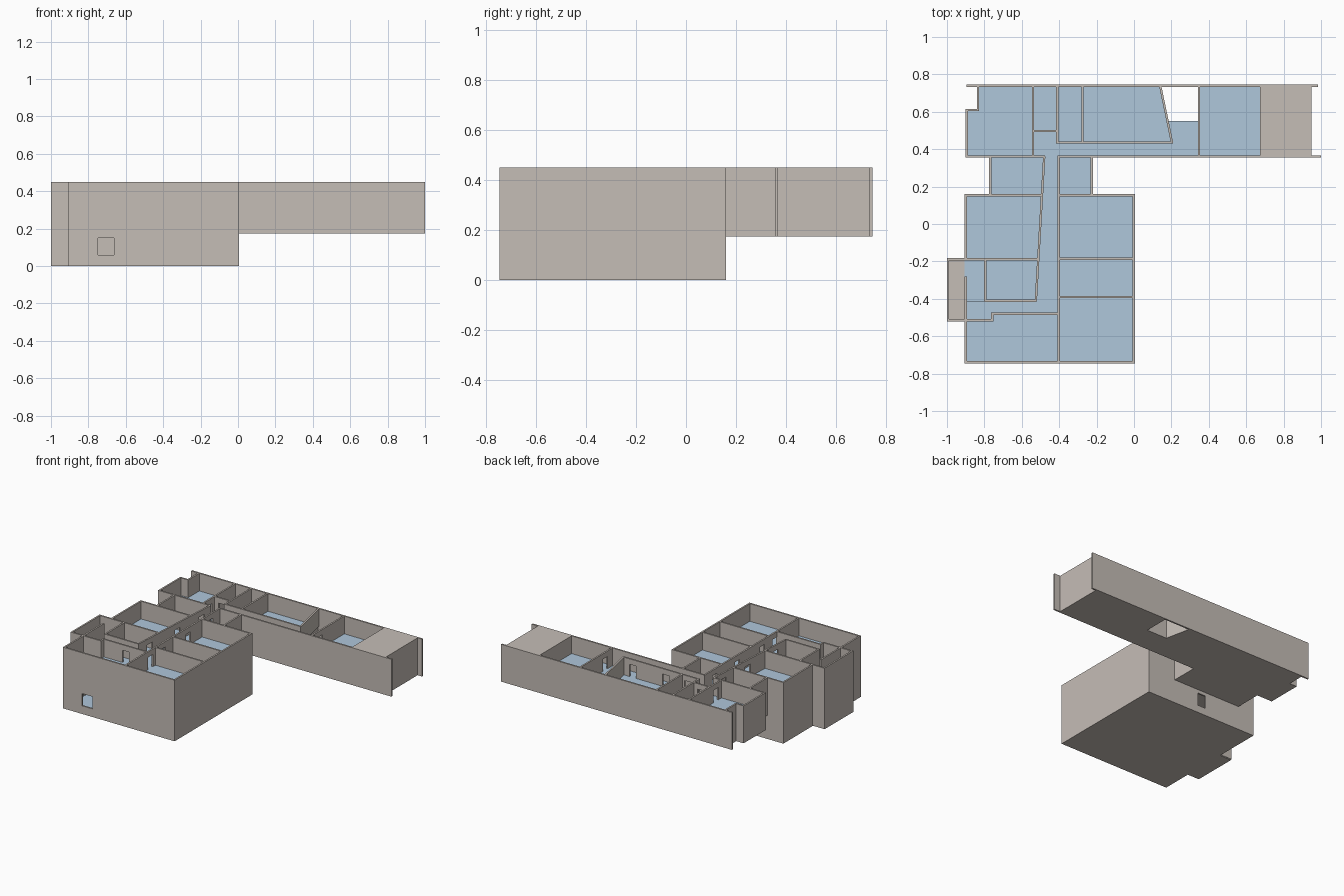
import bpy, bmesh
from mathutils import Vector

if "Cube" in bpy.data.objects:
    bpy.data.objects.remove(bpy.data.objects["Cube"])

BASE, FLOOR, TOP, T = 0.175, 0.32, 0.45, 0.012   # slab underside, upper floor, wall top, wall thickness

blue = bpy.data.materials.new("floor_blue")
blue.diffuse_color = (0.43, 0.57, 0.71, 1)
blue.use_nodes = True
blue.node_tree.nodes["Principled BSDF"].inputs["Base Color"].default_value = blue.diffuse_color
grey = bpy.data.materials.new("wall_grey")
grey.diffuse_color = (0.56, 0.51, 0.47, 1)
grey.use_nodes = True
grey.node_tree.nodes["Principled BSDF"].inputs["Base Color"].default_value = grey.diffuse_color


def finish(name, bm, blue_top=False):
    bmesh.ops.recalc_face_normals(bm, faces=bm.faces)
    me = bpy.data.meshes.new(name)
    me.materials.append(grey)
    me.materials.append(blue)
    if blue_top:
        for f in bm.faces:
            f.material_index = 1 if f.normal.z > 0.9 else 0
    bm.to_mesh(me)
    bm.free()
    ob = bpy.data.objects.new(name, me)
    bpy.context.collection.objects.link(ob)


def add_prism(bm, pts, z0, z1):
    f = bm.faces.new([bm.verts.new((x, y, z0)) for x, y in pts])
    r = bmesh.ops.extrude_face_region(bm, geom=[f], use_keep_orig=True)
    vs = [g for g in r["geom"] if isinstance(g, bmesh.types.BMVert)]
    bmesh.ops.translate(bm, verts=vs, vec=(0, 0, z1 - z0))


def prism(name, pts, z0, z1, blue_top=False):
    bm = bmesh.new()
    add_prism(bm, pts, z0, z1)
    finish(name, bm, blue_top)


def rect(x0, y0, x1, y1):
    return [(x0, y0), (x1, y0), (x1, y1), (x0, y1)]


def wall(name, a, b, z0=FLOOR, z1=TOP, doors=(), sill=None, head=0.41, width=0.055):
    """Wall along a-b; doors are distances from a to the opening centres."""
    a, b = Vector(a), Vector(b)
    d = (b - a).normalized()
    n = Vector((-d.y, d.x)) * T / 2
    length = (b - a).length
    bm = bmesh.new()

    def piece(s, e, lo, hi):
        p, q = a + d * s, a + d * e
        add_prism(bm, [tuple(p - n), tuple(q - n), tuple(q + n), tuple(p + n)], lo, hi)

    pos = 0
    for c in sorted(doors):
        s, e = c - width / 2, c + width / 2
        piece(pos, s, z0, z1)
        piece(s, e, head, z1)
        if sill is not None:
            piece(s, e, z0, sill)
        pos = e
    piece(pos, length, z0, z1)
    finish(name, bm)


# lower storey: thin floor and outer walls with two windows
prism("lower_floor", rect(-0.905, -0.745, 0.005, 0.16), 0, 0.005, True)
prism("stair_floor", rect(-1, -0.52, -0.905, -0.185), 0, 0.005)
LOW = dict(z0=0.005, z1=BASE)
wall("lower_front_wall", (-0.905, -0.739), (0.005, -0.739), **LOW,
     doors=[0.20], sill=0.06, head=0.15, width=0.085)
wall("lower_back_wall", (-0.905, 0.154), (0.005, 0.154), **LOW,
     doors=[0.45], sill=0.055, head=0.15, width=0.065)
wall("lower_right_wall", (-0.001, -0.733), (-0.001, 0.148), **LOW)
wall("lower_left_front_wall", (-0.899, -0.733), (-0.899, -0.52), **LOW)
wall("lower_left_back_wall", (-0.899, -0.185), (-0.899, 0.148), **LOW)

# stair shaft, full height
wall("stair_left_wall", (-0.994, -0.52), (-0.994, -0.182), 0.005)
wall("stair_front_wall", (-0.988, -0.514), (-0.905, -0.514), 0.005)
wall("stair_back_wall", (-0.988, -0.188), (-0.8, -0.188), 0.005)
wall("stair_divider", (-0.899, -0.508), (-0.899, -0.28), 0.005)

# slabs carrying the upper storey
prism("block_slab", [(-0.905, -0.745), (0.005, -0.745), (0.005, 0.16), (-0.905, 0.16),
                     (-0.905, -0.185), (-0.795, -0.185), (-0.795, -0.415), (-0.905, -0.415)],
      BASE, FLOOR, True)
prism("link_slab", rect(-0.775, 0.16, -0.22, 0.355), BASE, FLOOR, True)
prism("wing_slab_west", [(-0.9, 0.355), (0.345, 0.355), (0.345, 0.55), (0.18, 0.55), (0.14, 0.735),
                         (0.14, 0.745), (-0.84, 0.745), (-0.84, 0.615), (-0.9, 0.615)],
      BASE, FLOOR, True)
prism("wing_slab_east", rect(0.345, 0.355, 0.675, 0.745), BASE, FLOOR, True)
prism("shaft_back_wall", rect(0.14, 0.733, 0.345, 0.745), BASE, FLOOR)
prism("closed_end_room", rect(0.675, 0.355, 0.95, 0.745), BASE, TOP)

# wall fins running past the wing ends
prism("back_left_fin", rect(-0.895, 0.733, -0.84, 0.745), BASE, TOP)
prism("back_right_fin", rect(0.95, 0.733, 0.985, 0.745), BASE, TOP)
prism("front_right_fin", rect(0.95, 0.355, 1.0, 0.367), BASE, TOP)

# upper storey outer walls of the block
wall("block_front_wall", (-0.905, -0.739), (0.005, -0.739))
wall("block_right_wall", (-0.001, -0.733), (-0.001, 0.148))
wall("block_left_front_wall", (-0.899, -0.733), (-0.899, -0.52))
wall("block_left_back_wall", (-0.899, -0.194), (-0.899, 0.148))
wall("block_back_wall_left", (-0.905, 0.154), (-0.49, 0.154))
wall("block_back_wall_right", (-0.4, 0.154), (0.005, 0.154))

# block partitions and corridor
wall("corridor_right_wall", (-0.402, -0.733), (-0.402, 0.36), doors=[0.28, 0.43, 0.72, 0.98])
wall("corridor_slanted_wall", (-0.525, -0.415), (-0.48, 0.36), doors=[0.12, 0.42, 0.68])
wall("right_partition_front", (-0.396, -0.39), (-0.007, -0.39))
wall("right_partition_back", (-0.396, -0.186), (-0.007, -0.186))
wall("left_partition_back", (-0.905, -0.188), (-0.512, -0.188))
wall("left_room_side", (-0.795, -0.415), (-0.795, -0.194))
wall("left_room_front", (-0.8, -0.41), (-0.525, -0.41))
wall("corridor_end_wall", (-0.905, -0.514), (-0.755, -0.514))
wall("corridor_step", (-0.758, -0.52), (-0.758, -0.475))
wall("corridor_front_wall", (-0.764, -0.48), (-0.402, -0.48), doors=[0.19])

# link rooms
wall("link_left_wall", (-0.769, 0.16), (-0.769, 0.355))
wall("link_right_wall", (-0.226, 0.16), (-0.226, 0.355))

# wing outer walls
wall("wing_front_wall_left", (-0.9, 0.361), (-0.475, 0.361))
wall("wing_front_wall_right", (-0.408, 0.361), (0.675, 0.361))
wall("wing_back_wall", (-0.84, 0.739), (0.675, 0.739))
wall("wing_left_wall", (-0.894, 0.355), (-0.894, 0.615))
wall("wing_left_step", (-0.9, 0.609), (-0.828, 0.609))
wall("wing_left_back_wall", (-0.834, 0.609), (-0.834, 0.739))

# wing partitions
wall("wing_partition_west", (-0.54, 0.361), (-0.54, 0.739), doors=[0.07])
wall("wing_partition_store", (-0.41, 0.43), (-0.41, 0.739))
wall("wing_store_front", (-0.54, 0.497), (-0.41, 0.497), doors=[0.065])
wall("wing_partition_middle", (-0.275, 0.43), (-0.275, 0.739))
wall("wing_corridor_wall", (-0.416, 0.436), (0.208, 0.436), doors=[0.09, 0.27, 0.54])
wall("wing_slanted_wall", (0.203, 0.436), (0.14, 0.739))
wall("wing_partition_east", (0.347, 0.361), (0.347, 0.739), doors=[0.09])
